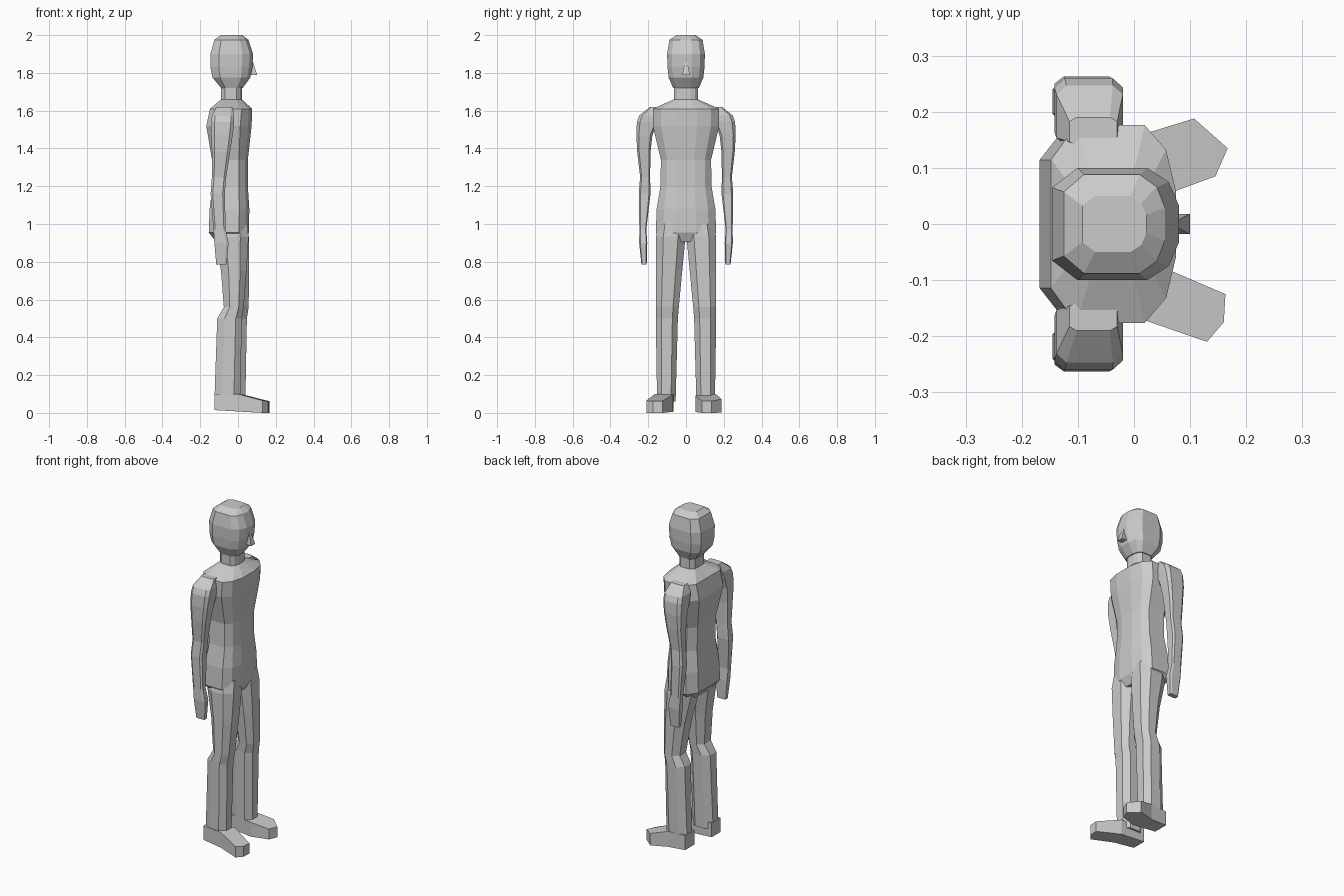
import bpy, bmesh

# Unit cross-sections: u runs back to front (0..1), v runs side to side (-1..1)
half = [(0, .65), (.2, 1), (.75, 1), (.92, .75), (1, .33)]
BODY = [(u, -v) for u, v in half] + [(u, v) for u, v in reversed(half)]
LIMB = [(0, -.5), (.3, -1), (.75, -1), (1, -.5), (1, .5), (.75, 1), (.3, 1), (0, .5)]
ARM = [(0, -.75), (.15, -1), (.9, -1), (1, -.75), (1, .7), (.85, 1), (.15, 1), (0, .7)]
BOX = [(0, -1), (1, -1), (1, 1), (0, 1)]


def skin(name, rings):
    """Join equal-sized point rings, listed from bottom to top, into a closed solid."""
    bm = bmesh.new()
    vs = [[bm.verts.new(p) for p in r] for r in rings]
    n = len(vs[0])
    for a, b in zip(vs, vs[1:]):
        for i in range(n):
            j = (i + 1) % n
            bm.faces.new((a[i], a[j], b[j], b[i]))
    bm.faces.new(vs[0][::-1])
    bm.faces.new(vs[-1])
    bmesh.ops.recalc_face_normals(bm, faces=bm.faces)
    me = bpy.data.meshes.new(name)
    bm.to_mesh(me)
    bm.free()
    ob = bpy.data.objects.new(name, me)
    bpy.context.collection.objects.link(ob)
    return ob


def loft(name, shape, rows, side=1, shift=lambda z: 0):
    """Each row is z, x back, x front, y inner, y outer."""
    return skin(name, [[(x0 + u * (x1 - x0) + shift(z),
                         side * ((y0 + y1) / 2 + v * (y1 - y0) / 2), z)
                        for u, v in shape] for z, x0, x1, y0, y1 in rows])


def centred(name, shape, rows):
    """Each row is z, x back, x front, half width."""
    return loft(name, shape, [(z, a, b, -w, w) for z, a, b, w in rows])


# Head, nose and neck
centred("head", BODY, [
    (1.72, -.09, .025, .068), (1.775, -.135, .065, .092), (1.83, -.146, .076, .098),
    (1.90, -.146, .08, .1), (1.975, -.125, .055, .088), (2.0, -.092, .022, .05)])
centred("nose", BOX, [(1.79, .05, .1, .018), (1.80, .05, .098, .018), (1.86, .05, .079, .007)])
centred("neck", BODY, [(1.64, -.09, .02, .063), (1.75, -.09, .02, .063)])

# Torso
centred("torso", BODY, [
    (.905, -.115, .035, .115), (.955, -.155, .058, .16), (1.08, -.15, .06, .155),
    (1.2, -.135, .052, .135), (1.34, -.138, .052, .133), (1.52, -.168, .072, .176),
    (1.61, -.148, .075, .176), (1.66, -.09, .02, .063)])

# Arms and legs for both sides
for side, label in ((1, "left"), (-1, "right")):
    loft(label + "_arm", ARM, [
        (.785, -.115, -.06, .208, .236), (.9, -.125, -.05, .205, .248),
        (.97, -.13, -.065, .21, .247), (1.16, -.145, -.07, .188, .25),
        (1.25, -.138, -.062, .19, .243), (1.38, -.138, -.042, .188, .258),
        (1.47, -.142, -.028, .178, .263), (1.54, -.142, -.02, .15, .26),
        (1.575, -.138, -.02, .14, .247), (1.62, -.115, -.03, .14, .19)], side)
    # The left leg stands slightly further forward below the hip
    step = (lambda z: .027 * max(0, min(1, (.95 - z) / .4))) if side == 1 else (lambda z: 0)
    loft(label + "_leg", LIMB, [
        (.06, -.125, .012, .055, .153), (.5, -.11, .02, .043, .16),
        (.56, -.075, .03, .038, .16), (.75, -.09, .045, .02, .16),
        (.93, -.12, .056, .003, .16), (1.0, -.12, .05, .01, .145)], side, step)

# Splayed feet: outline extruded up with the top sloping down to the toe
left_outline = [(-.1, .06), (.05, .05), (.145, .085), (.167, .135), (.107, .188),
                (.01, .158), (-.1, .15)]
right_outline = [(-.125, -.065), (.03, -.068), (.163, -.125), (.16, -.175), (.13, -.21),
                 (0, -.165), (-.125, -.15)]
for label, outline in (("left", left_outline), ("right", right_outline)):
    skin(label + "_foot", [
        [(x, y, .015 - .015 * min(1, max(0, (x + .12) / .25))) for x, y in outline],
        [(x, y, .1 - .038 * min(1, max(0, (x - .02) / .12))) for x, y in outline]])
